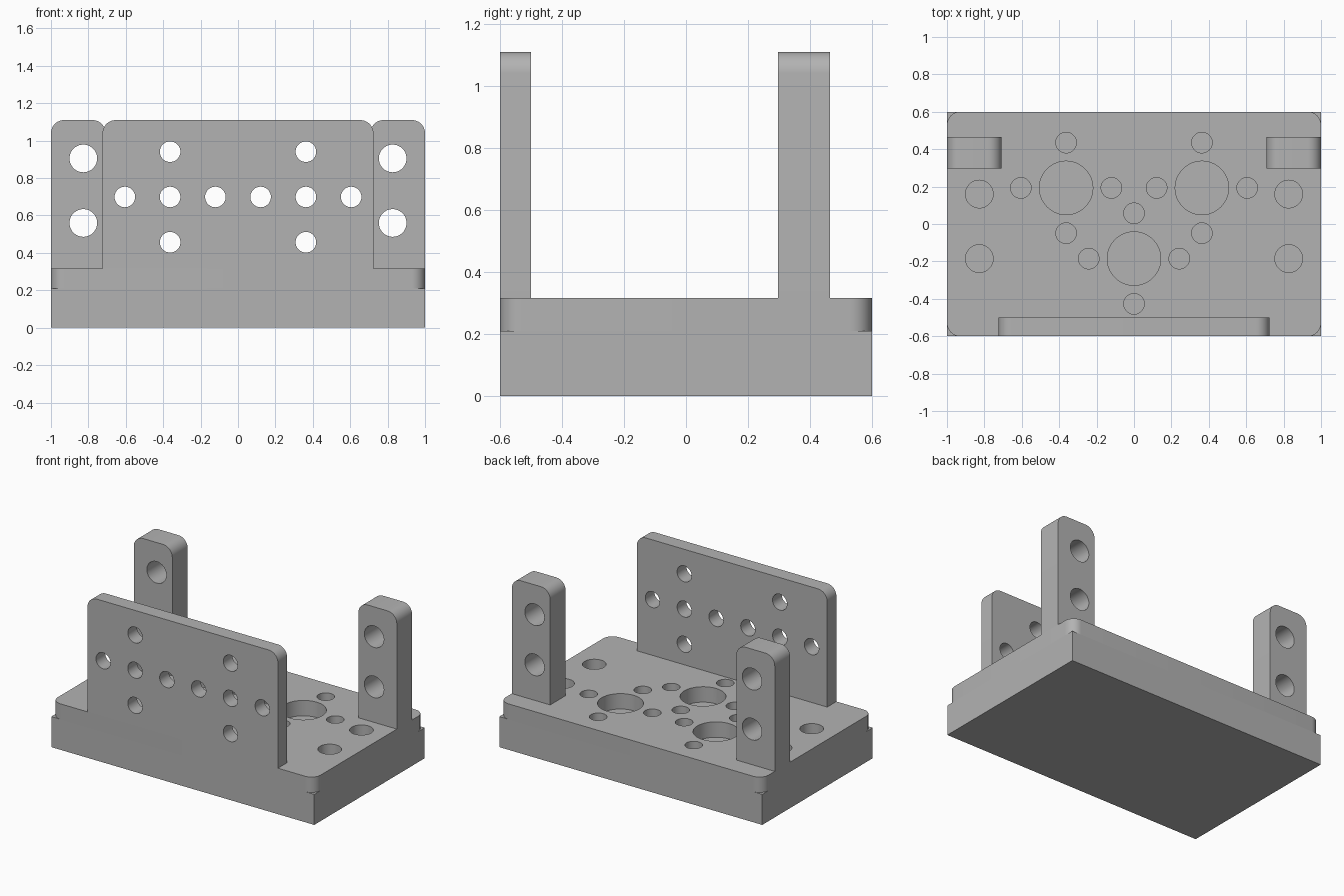
import bpy
import bmesh
from math import cos, sin, pi, radians

cube = bpy.data.objects.get("Cube")
if cube:
    bpy.data.objects.remove(cube, do_unlink=True)

grey = bpy.data.materials.new("machined grey")
grey.use_nodes = True
colour = (0.45, 0.45, 0.45, 1)
grey.diffuse_color = colour
grey.node_tree.nodes["Principled BSDF"].inputs["Base Color"].default_value = colour

BASE_TOP, SLAB_TOP, TOP = 0.21, 0.316, 1.11
ROUND, PITCH = 0.07, 0.242


def add_object(name, bm):
    bmesh.ops.recalc_face_normals(bm, faces=bm.faces)
    mesh = bpy.data.meshes.new(name)
    bm.to_mesh(mesh)
    bm.free()
    obj = bpy.data.objects.new(name, mesh)
    bpy.context.collection.objects.link(obj)
    return obj


def box(name, low, high, rounded=None):
    """Box between two corners; rounded picks the edges to fillet."""
    bm = bmesh.new()
    bmesh.ops.create_cube(bm, size=1)
    for v in bm.verts:
        v.co = [a + (b - a) * (c + 0.5) for a, b, c in zip(low, high, v.co)]
    if rounded:
        edges = [e for e in bm.edges if rounded(*e.verts)]
        bmesh.ops.bevel(bm, geom=edges, offset=ROUND, segments=10,
                        affect='EDGES', profile=0.5)
    obj = add_object(name, bm)
    obj.data.materials.append(grey)
    return obj


def drill(obj, holes, axis, start, end):
    """Cut round holes (u, v, radius) along y or z between start and end."""
    bm = bmesh.new()
    for u, v, radius in holes:
        rings = []
        for w in (start, end):
            ring = []
            for i in range(48):
                p = u + radius * cos(i * pi / 24)
                q = v + radius * sin(i * pi / 24)
                ring.append(bm.verts.new((p, w, q) if axis == 'y' else (p, q, w)))
            bm.faces.new(ring)
            rings.append(ring)
        a, b = rings
        for i in range(48):
            bm.faces.new((a[i - 1], a[i], b[i], b[i - 1]))
    cutter = add_object("hole_cutter", bm)
    cutter.hide_render = True
    mod = obj.modifiers.new("holes", 'BOOLEAN')
    mod.operation, mod.solver, mod.object = 'DIFFERENCE', 'EXACT', cutter
    bpy.context.view_layer.objects.active = obj
    bpy.ops.object.modifier_apply(modifier=mod.name)
    bpy.data.objects.remove(cutter, do_unlink=True)


def cross(x, y, radius=0.055):
    """Four holes evenly placed around a centre."""
    return [(x + dx * PITCH, y + dy * PITCH, radius)
            for dx, dy in ((1, 0), (-1, 0), (0, 1), (0, -1))]


def upright(a, b):
    return abs(a.co.z - b.co.z) > 0.05


def top_ends(a, b):
    return min(a.co.z, b.co.z) > TOP - 0.01 and abs(a.co.y - b.co.y) > 0.05


# Square-cornered base and round-cornered slab on it
parts = [box("base_block", (-1, -0.6, 0), (1, 0.6, BASE_TOP))]
slab = box("drilled_slab", (-1, -0.6, BASE_TOP), (1, 0.6, SLAB_TOP), upright)
slab_holes = []
for x, y in ((-0.363, 0.193), (0.363, 0.193), (0, -0.185)):
    slab_holes += [(x, y, 0.143)] + cross(x, y)
slab_holes += [(x, y, 0.074) for x in (-0.827, 0.827) for y in (0.16, -0.185)]
drill(slab, slab_holes, 'z', BASE_TOP - 0.05, SLAB_TOP + 0.05)
parts.append(slab)

# Front plate with two crosses of through holes
plate = box("front_plate", (-0.724, -0.6, SLAB_TOP), (0.724, -0.5, TOP), top_ends)
plate_holes = []
for x in (-0.363, 0.363):
    plate_holes += [(x, 0.699, 0.055)] + cross(x, 0.699)
drill(plate, plate_holes, 'y', -0.7, -0.4)
parts.append(plate)

# Rear posts, each with two through holes
for name, side in (("left_post", 1), ("right_post", -1)):
    x0, x1 = sorted((side * 0.708, side))
    post = box(name, (x0, 0.297, SLAB_TOP), (x1, 0.464, TOP), top_ends)
    drill(post, [(side * 0.827, z, 0.074) for z in (0.56, 0.905)], 'y', 0.2, 0.6)
    parts.append(post)

# Smooth the curved walls, keep the edges crisp
bpy.ops.object.select_all(action='DESELECT')
for obj in parts:
    obj.select_set(True)
bpy.context.view_layer.objects.active = parts[0]
bpy.ops.object.shade_smooth_by_angle(angle=radians(30))
